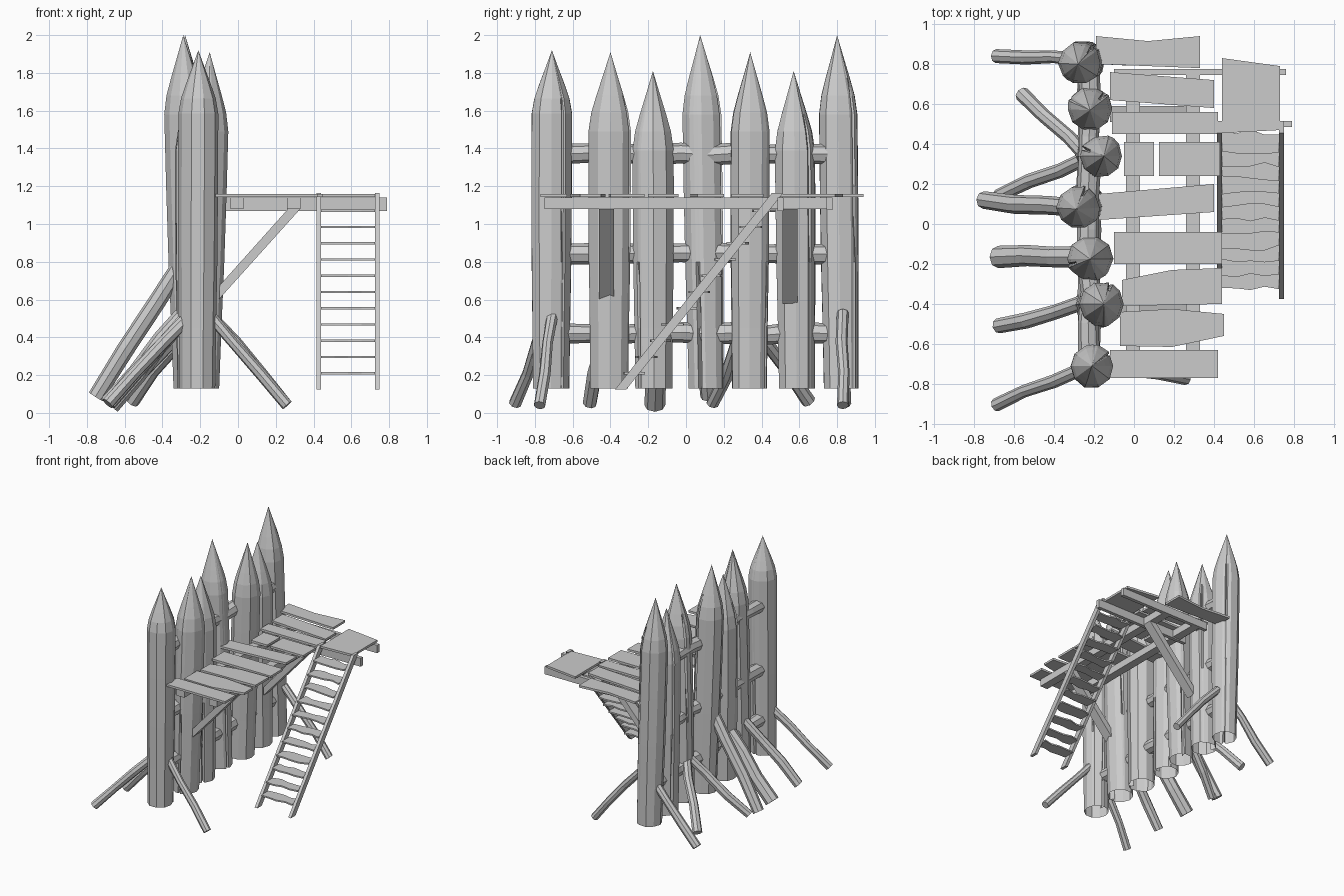
import bpy, bmesh, math, random
from mathutils import Vector

random.seed(4)
cube = bpy.data.objects.get("Cube")
if cube:
    bpy.data.objects.remove(cube, do_unlink=True)

wood = bpy.data.materials.new("grey wood")
wood.use_nodes = True
wood.diffuse_color = (0.6, 0.6, 0.6, 1)
wood.node_tree.nodes["Principled BSDF"].inputs["Base Color"].default_value = (0.6, 0.6, 0.6, 1)


def finish(name, bm):
    bmesh.ops.recalc_face_normals(bm, faces=bm.faces)
    mesh = bpy.data.meshes.new(name)
    bm.to_mesh(mesh)
    bm.free()
    mesh.materials.append(wood)
    obj = bpy.data.objects.new(name, mesh)
    bpy.context.collection.objects.link(obj)
    return obj


def skin(bm, rings):
    """Join successive closed rings with quads."""
    for a, b in zip(rings, rings[1:]):
        n = len(a)
        for i in range(n):
            j = (i + 1) % n
            bm.faces.new((a[i], a[j], b[j], b[i]))


def prism(name, outline, axis, lo, hi):
    """Extrude a 2D outline along x, y or z (axis 0, 1, 2)."""
    bm = bmesh.new()
    rings = []
    for h in (lo, hi):
        ring = []
        for p in outline:
            co = list(p)
            co.insert(axis, h)
            ring.append(bm.verts.new(co))
        rings.append(ring)
        bm.faces.new(ring)
    skin(bm, rings)
    return finish(name, bm)


def box(name, x, y, z):
    return prism(name, [(x[0], y[0]), (x[1], y[0]), (x[1], y[1]), (x[0], y[1])], 2, *z)


def pole(name, start, end, radius, steps=3, sides=8, wobble=0.012):
    """Slightly crooked round pole with capped ends."""
    bm = bmesh.new()
    start, end = Vector(start), Vector(end)
    turn = (end - start).to_track_quat('Z', 'Y')
    rings = []
    for s in range(steps + 1):
        centre = start.lerp(end, s / steps)
        r = radius
        if 0 < s < steps:
            centre += turn @ Vector((random.uniform(-wobble, wobble), random.uniform(-wobble, wobble), 0))
            r *= random.uniform(0.9, 1.1)
        rings.append([bm.verts.new(centre + turn @ Vector((r * math.cos(a), r * math.sin(a), 0)))
                      for a in (math.tau * i / sides for i in range(sides))])
    skin(bm, rings)
    bm.faces.new(rings[0])
    bm.faces.new(rings[-1])
    return finish(name, bm)


def log(name, base, tip, height, radius, point=1.0):
    """Sharpened upright trunk, open below, with split grooves."""
    bm = bmesh.new()
    foot = 0.13
    levels = [(foot, 0.9), (0.45, 0.93), (0.8, 0.98), (1.2, 1.0), (height - 0.42 * point, 1.0),
              (height - 0.32 * point, 0.87), (height - 0.23 * point, 0.64),
              (height - 0.12 * point, 0.33)]
    low, high = random.uniform(0, 6), random.uniform(0, 6)
    angles = [(math.tau * i / 10, None) for i in range(10)]
    for mid, tag in ((low, "low"), (high, "high")):
        angles += [(mid - 0.1, None), (mid, tag), (mid + 0.1, None)]
    angles = sorted((a % math.tau, t) for a, t in angles)
    lumps = [random.uniform(0.96, 1.04) for _ in angles]

    def centre(z):
        t = (z - foot) / (height - foot)
        return Vector((base[0] + (tip[0] - base[0]) * t, base[1] + (tip[1] - base[1]) * t, z))

    rings = []
    for z, k in levels:
        ring = []
        for (a, tag), lump in zip(angles, lumps):
            r = radius * k * lump
            if tag == "low" and z < 0.6:
                r *= 0.6
            if tag == "high" and 1.1 < z < height - 0.3:
                r *= 0.8
            ring.append(bm.verts.new(centre(z) + Vector((r * math.cos(a), r * math.sin(a), 0))))
        rings.append(ring)
    skin(bm, rings)
    top = bm.verts.new(centre(height))
    last = rings[-1]
    for i in range(len(last)):
        bm.faces.new((last[i], last[(i + 1) % len(last)], top))
    return finish(name, bm)


# Palisade logs: base y, tip x, tip y, height, radius
logs = [(-0.715, -0.21, -0.71, 1.92, 0.108), (-0.405, -0.15, -0.40, 1.91, 0.112),
        (-0.17, -0.22, -0.175, 1.81, 0.114), (0.105, -0.29, 0.075, 2.0, 0.108),
        (0.335, -0.15, 0.34, 1.91, 0.105), (0.585, -0.22, 0.57, 1.81, 0.112),
        (0.82, -0.28, 0.80, 2.0, 0.106)]
for i, (by, tx, ty, height, radius) in enumerate(logs):
    lean = -0.22 + 0.3 * (tx + 0.22)
    log(f"palisade_log_{i + 1}", (lean, by), (tx, ty), height, radius, 0.8 if i == 0 else 1.0)

# Rails tying the logs together
for i, z in enumerate((0.42, 0.84, 1.37)):
    pole(f"wall_rail_{i + 1}", (-0.225, -0.65, z), (-0.225, 0.75, z), 0.054, 9, 8, 0.008)

# Rear props: ground point, wall point, radius
props = [((-0.69, -0.905, 0.05), (-0.25, -0.72, 0.52), 0.034),
         ((-0.68, -0.51, 0.05), (-0.25, -0.39, 0.53), 0.038),
         ((-0.68, -0.165, 0.042), (-0.25, -0.165, 0.55), 0.056),
         ((-0.752, 0.12, 0.085), (-0.27, 0.08, 0.84), 0.044),
         ((-0.68, 0.14, 0.05), (-0.22, 0.34, 0.52), 0.034),
         ((-0.56, 0.65, 0.06), (-0.22, 0.32, 0.52), 0.038),
         ((-0.69, 0.84, 0.05), (-0.25, 0.82, 0.52), 0.035)]
for i, (ground, wall, radius) in enumerate(props):
    pole(f"rear_prop_{i + 1}", ground, wall, radius)

# Props under the walkway side
pole("front_prop_right", (0.26, -0.775, 0.04), (-0.16, -0.705, 0.53), 0.031)
pole("front_prop_left", (0.26, 0.83, 0.04), (-0.16, 0.83, 0.53), 0.031)

# Walkway beams and diagonal supports
for i, x in enumerate((-0.04, 0.26)):
    box(f"walkway_joist_{i + 1}", (x, x + 0.07), (-0.75, 0.77), (1.08, 1.14))
box("landing_beam_front", (-0.1, 0.79), (0.485, 0.515), (1.07, 1.14))
box("landing_beam_back", (-0.1, 0.76), (0.745, 0.775), (1.075, 1.14))
strut = [(0.33, 1.08), (0.265, 1.08), (-0.12, 0.65), (-0.12, 0.58)]
for i, y in enumerate((-0.46, 0.51)):
    prism(f"walkway_strut_{i + 1}", strut, 1, y, y + 0.08)

# Deck boards: x range, left end y range, right end y range, mid-edge nudges
boards = [(-0.12, 0.42, -0.77, -0.63, -0.77, -0.63, 0, 0),
          (-0.07, 0.45, -0.61, -0.44, -0.56, -0.45, -0.03, 0.02),
          (-0.06, 0.44, -0.41, -0.28, -0.40, -0.22, 0, 0.02),
          (-0.10, 0.44, -0.20, -0.04, -0.20, -0.04, 0, 0),
          (-0.18, 0.40, 0.02, 0.15, 0.06, 0.20, 0, 0),
          (-0.05, 0.10, 0.24, 0.41, 0.24, 0.41, 0, 0),
          (0.125, 0.43, 0.24, 0.41, 0.24, 0.41, 0, 0),
          (-0.11, 0.42, 0.45, 0.56, 0.45, 0.56, 0, 0),
          (-0.12, 0.40, 0.62, 0.76, 0.58, 0.72, 0, 0),
          (-0.19, 0.33, 0.80, 0.94, 0.78, 0.94, 0, -0.025),
          (0.44, 0.73, 0.455, 0.83, 0.47, 0.79, 0, 0)]
for i, (x0, x1, a0, a1, b0, b1, low, high) in enumerate(boards):
    xm = (x0 + x1) / 2
    outline = [(x0, a0), (xm, (a0 + b0) / 2 + low), (x1, b0),
               (x1, b1), (xm, (a1 + b1) / 2 + high), (x0, a1)]
    name = "landing_board" if i == len(boards) - 1 else f"deck_board_{i + 1}"
    prism(name, outline, 2, 1.142, 1.16)

# Ladder
side = [(-0.375, 0.125), (-0.315, 0.125), (0.515, 1.165), (0.455, 1.165)]
prism("ladder_side_right", side, 0, 0.415, 0.44)
prism("ladder_side_left", side, 0, 0.725, 0.75)
for i in range(11):
    z = 0.21 + 0.086 * i
    y = -0.345 + (z - 0.125) * 0.8
    xs = [0.44 + 0.285 * k / 4 for k in range(5)]
    front = [(x, y - 0.048 + random.uniform(-0.014, 0.014)) for x in xs]
    back = [(x, y + 0.048 + random.uniform(-0.014, 0.014)) for x in reversed(xs)]
    prism(f"ladder_step_{i + 1}", front + back, 2, z - 0.006, z + 0.006)
